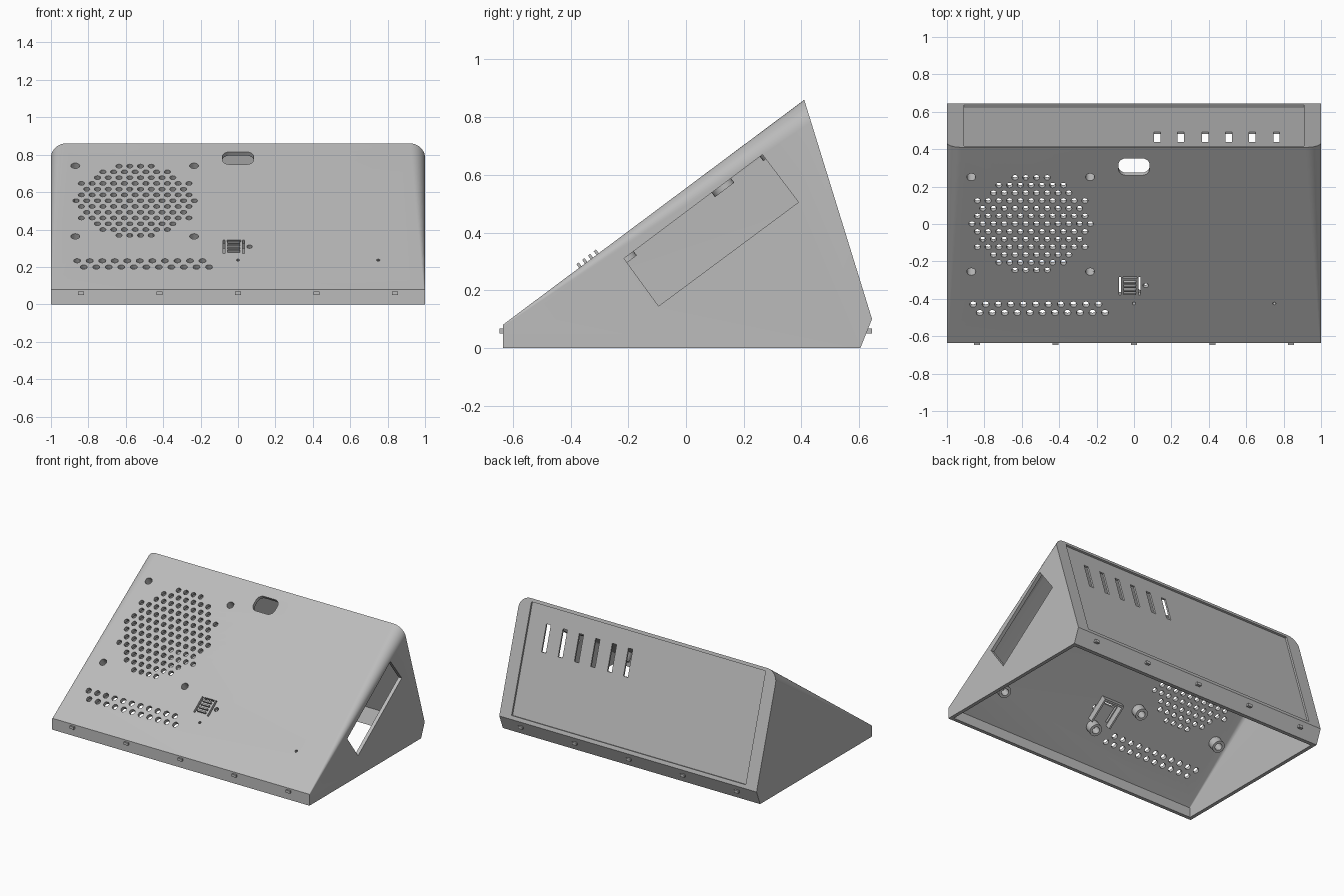
import bpy, bmesh, math
from mathutils import Matrix, Vector

if "Cube" in bpy.data.objects:
    bpy.data.objects.remove(bpy.data.objects["Cube"])

grey = bpy.data.materials.new("plain_grey")
grey.diffuse_color = (0.5, 0.5, 0.5, 1)
grey.use_nodes = True
grey.node_tree.nodes["Principled BSDF"].inputs["Base Color"].default_value = grey.diffuse_color


def frame(origin, x, y, z):
    m = Matrix((x, y, z)).transposed().to_4x4()
    m.translation = Vector(origin)
    return m


# Local frames of the sloped front, the rear face (z inward) and the right wall
FRONT = frame((0, -.635, .08), (1, 0, 0), (0, .8014, .5981), (0, -.5981, .8014))
REAR = frame((0, .41, .86), (1, 0, 0), (0, -.2954, .9554), (0, -.9554, -.2954))
SIDE = frame((0, 0, 0), (0, 1, 0), (0, 0, 1), (1, 0, 0))
FLAT = Matrix.Identity(4)


def finish(name, bm):
    bmesh.ops.recalc_face_normals(bm, faces=bm.faces)
    mesh = bpy.data.meshes.new(name)
    bm.to_mesh(mesh)
    bm.free()
    mesh.materials.append(grey)
    ob = bpy.data.objects.new(name, mesh)
    bpy.context.collection.objects.link(ob)
    return ob


def prism(bm, outline, z0, z1, m):
    lo, hi = ([bm.verts.new(m @ Vector((x, y, z))) for x, y in outline] for z in (z0, z1))
    bm.faces.new(lo[::-1])
    bm.faces.new(hi)
    for i in range(len(lo)):
        j = (i + 1) % len(lo)
        bm.faces.new((lo[i], lo[j], hi[j], hi[i]))


def circle(x, y, r, n=12):
    return [(x + r * math.cos(math.tau * i / n), y + r * math.sin(math.tau * i / n)) for i in range(n)]


def rect(x0, x1, y0, y1):
    return [(x0, y0), (x1, y0), (x1, y1), (x0, y1)]


def rounded(x0, x1, y0, y1, r, n=5):
    pts = []
    for k, (cx, cy) in enumerate([(x1 - r, y1 - r), (x0 + r, y1 - r), (x0 + r, y0 + r), (x1 - r, y0 + r)]):
        for i in range(n + 1):
            a = math.pi / 2 * (k + i / n)
            pts.append((cx + r * math.cos(a), cy + r * math.sin(a)))
    return pts


def cut(target, bm):
    cutter = finish("cutter", bm)
    cutter.hide_render = True
    mod = target.modifiers.new("cut", 'BOOLEAN')
    mod.operation, mod.solver, mod.object = 'DIFFERENCE', 'EXACT', cutter
    bpy.context.view_layer.objects.active = target
    bpy.ops.object.modifier_apply(modifier=mod.name)
    bpy.data.objects.remove(cutter)


def wedge(name, hw, front_y, front_z, apex, knee, foot_y, base, r_front, r_rear, n=10):
    """Loft from a nearly square front edge to a rear face with round top corners."""
    bm = bmesh.new()
    apex, knee = Vector(apex), Vector(knee)
    down = (knee - apex).normalized()
    arc = [math.pi / 2 * i / n for i in range(n + 1)]

    def ring(r, place):
        right = [(hw - r + r * math.cos(a), r - r * math.sin(a)) for a in arc]
        return [bm.verts.new((x, *place(s))) for x, s in right + [(-x, s) for x, s in right[::-1]]]

    f = ring(r_front, lambda s: (front_y, front_z - s))
    b = ring(r_rear, lambda s: apex + down * s)
    fr, fl = (bm.verts.new((x, front_y, base)) for x in (hw, -hw))
    kr, kl = (bm.verts.new((x, *knee)) for x in (hw, -hw))
    br, bl = (bm.verts.new((x, foot_y, base)) for x in (hw, -hw))
    for i in range(len(f) - 1):
        bm.faces.new((f[i], f[i + 1], b[i + 1], b[i]))
    bm.faces.new([fr] + f + [fl])
    bm.faces.new([kr] + b + [kl])
    bm.faces.new((kr, kl, bl, br))
    bm.faces.new((fr, fl, bl, br))
    bm.faces.new((fr, f[0], b[0], kr, br))
    bm.faces.new((fl, f[-1], b[-1], kl, bl))
    return finish(name, bm)


# Hollow wedge housing, open underneath
housing = wedge("housing", 1, -.635, .08, (.41, .86), (.645, .1), .605, 0, .006, .08)
inner = wedge("inner", .975, -.61, .0675, (.3966, .8186), (.6186, .1), .558, -.05, .006, .06)
bm = bmesh.new()
bm.from_mesh(inner.data)
bpy.data.objects.remove(inner)
cut(housing, bm)

# Recess in the rear face
bm = bmesh.new()
prism(bm, rect(-.91, .91, -.77, -.022), -.05, .013, REAR)
cut(housing, bm)

bm = bmesh.new()
# Speaker grille, staggered rows
for row in range(-6, 7):
    for col in range(-7, 7):
        x = (col + (.5 if row % 2 == 0 else 0)) * .0575
        y = row * .0515
        if math.hypot(x, y) < .327:
            prism(bm, circle(-.55 + x, .793 + y, .017), -.06, .04, FRONT)
# Speaker screw holes
screws = [(x, y) for x in (-.87, -.235) for y in (.474, 1.105)]
for x, y in screws:
    prism(bm, circle(x, y, .024, 16), -.06, .04, FRONT)
# Two rows of vent holes
for i in range(11):
    for x0, y in ((-.86, .256), (-.825, .2)):
        prism(bm, circle(x0 + i * .067, y, .019), -.06, .04, FRONT)
# Pin holes and lamp hole
for x, y, r in ((0, .262, .009), (.75, .262, .009), (.062, .382, .015)):
    prism(bm, circle(x, y, r), -.06, .04, FRONT)
# Finger slot near the top
prism(bm, rounded(-.083, .083, 1.117, 1.23, .04), -.06, .04, FRONT)
# Gaps around the spring button
for x in (-.075, .03):
    prism(bm, rect(x - .006, x + .006, .32, .44), -.06, .04, FRONT)
prism(bm, rect(-.06, .015, .428, .44), -.06, .04, FRONT)
# Cooling slots in the rear
for x in (.125, .25, .38, .507, .633, .762):
    prism(bm, rect(x - .017, x + .017, -.32, -.135), -.05, .06, REAR)
# Port window in the right wall
prism(bm, [(-.215, .31), (-.095, .145), (.39, .505), (.265, .67)], .9, 1.1, SIDE)
cut(housing, bm)

# Snap pips along the front and rear lower edges
bm = bmesh.new()
for x in (-.84, -.42, 0, .42, .84):
    prism(bm, rect(x - .016, x + .016, -.647, -.63), .05, .068, FLAT)
    prism(bm, rect(x - .016, x + .016, .62, .645), .05, .068, FLAT)
finish("snap_pips", bm)

# Raised ribs on the spring button
bm = bmesh.new()
for y in (.335, .36, .385, .41):
    prism(bm, rect(-.055, .01, y - .005, y + .005), -.01, .016, FRONT)
finish("button_ribs", bm)

# Switch holder behind the button
bm = bmesh.new()
for x in (-.1, .045):
    prism(bm, rect(x, x + .012, .3, .46), -.07, -.02, FRONT)
prism(bm, rect(-.1, .057, .46, .472), -.07, -.02, FRONT)
finish("switch_holder", bm)

# Hollow screw posts inside the sloped front
bm = bmesh.new()
posts = screws + [(0, .262), (.75, .262), (0, .896), (.75, .896)]
for x, y in posts:
    outer, bore = circle(x, y, .042, 20), circle(x, y, .024, 20)
    rings = [[bm.verts.new(FRONT @ Vector((px, py, z))) for px, py in c]
             for c, z in ((outer, -.022), (outer, -.085), (bore, -.085), (bore, -.022))]
    for k in range(4):
        a, b = rings[k], rings[(k + 1) % 4]
        for i in range(20):
            j = (i + 1) % 20
            bm.faces.new((a[i], a[j], b[j], b[i]))
finish("screw_posts", bm)

for ob in bpy.context.scene.objects:
    ob.select_set(True)
bpy.context.view_layer.objects.active = housing
bpy.ops.object.shade_smooth_by_angle(angle=math.radians(30))
